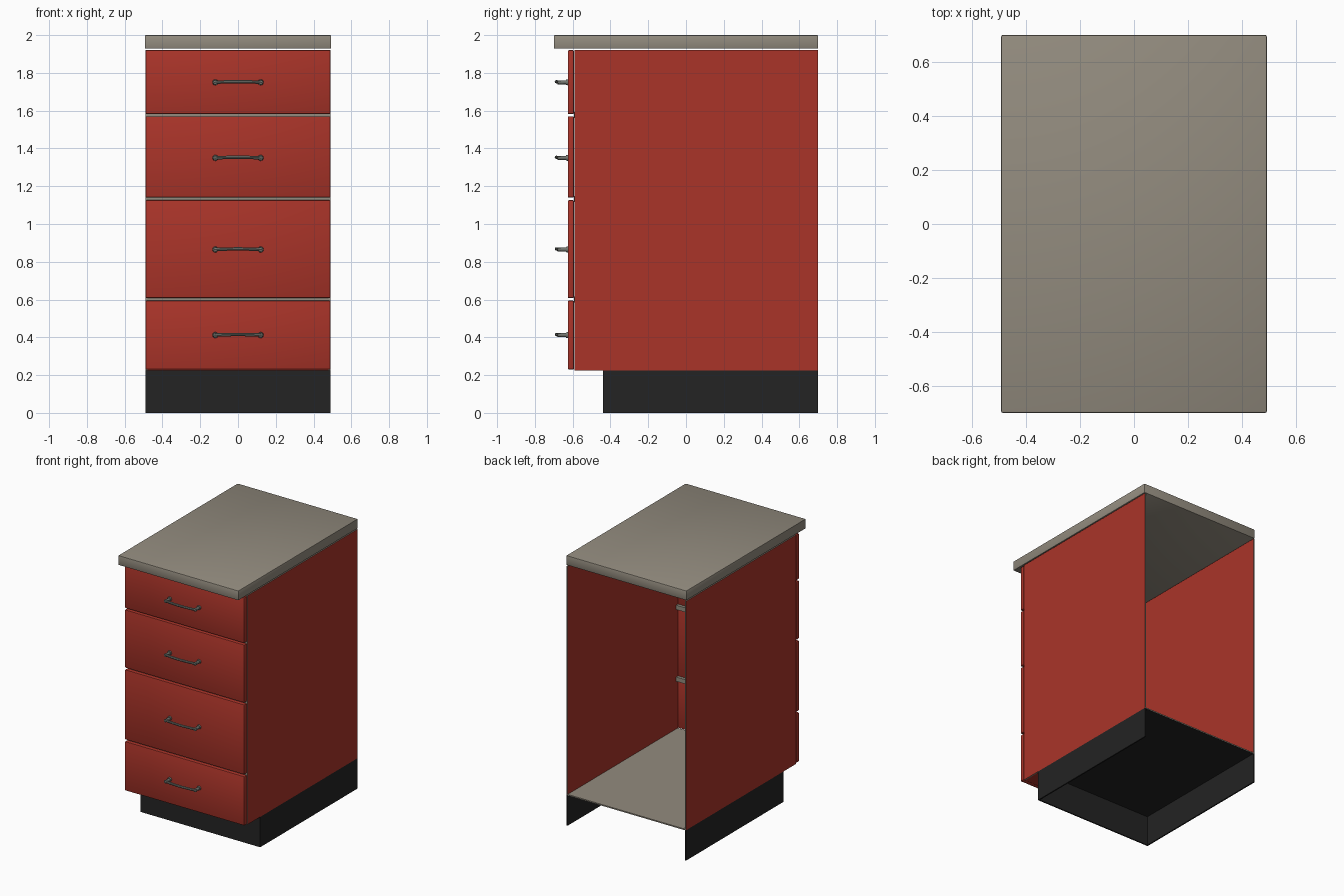
import bpy, bmesh, math
from mathutils import Vector

if "Cube" in bpy.data.objects:
    bpy.data.objects.remove(bpy.data.objects["Cube"])


def material(name, rgb):
    m = bpy.data.materials.new(name)
    m.diffuse_color = (*rgb, 1)
    m.use_nodes = True
    m.node_tree.nodes["Principled BSDF"].inputs["Base Color"].default_value = m.diffuse_color
    return m


red = material("red_lacquer", (0.40, 0.034, 0.022))
grey = material("warm_grey", (0.29, 0.26, 0.21))
black = material("plinth_black", (0.017, 0.017, 0.017))
steel = material("handle_steel", (0.17, 0.18, 0.16))


def box(name, lo, hi, mats, rule=None, bevel=0, segments=2):
    """Box between two corners; rule(normal, centre) picks the material."""
    bm = bmesh.new()
    bmesh.ops.create_cube(bm, size=1)
    lo, hi = Vector(lo), Vector(hi)
    for v in bm.verts:
        v.co = Vector([(lo[i] + hi[i]) / 2 + v.co[i] * (hi[i] - lo[i]) for i in range(3)])
    if bevel:
        bmesh.ops.bevel(bm, geom=bm.edges[:], offset=bevel, segments=segments,
                        affect='EDGES', profile=0.5)
    bm.normal_update()
    if rule:
        for f in bm.faces:
            f.material_index = rule(f.normal, f.calc_center_median())
    me = bpy.data.meshes.new(name)
    bm.to_mesh(me)
    bm.free()
    ob = bpy.data.objects.new(name, me)
    bpy.context.collection.objects.link(ob)
    for m in mats:
        me.materials.append(m)
    if bevel:
        smooth(ob)
    return ob


def smooth(ob):
    bpy.ops.object.select_all(action='DESELECT')
    ob.select_set(True)
    bpy.context.view_layer.objects.active = ob
    bpy.ops.object.shade_smooth_by_angle(angle=math.radians(40))


W, T = 0.49, 0.01
BACK, FRONT = 0.70, -0.59

# Side panels with grey cut edges, and the plinth sides below them
for s, side in ((-1, "left"), (1, "right")):
    x0, x1 = sorted((s * W, s * (W - T)))
    box("side_panel_" + side, (x0, FRONT, 0.225), (x1, BACK, 1.922), [red, grey],
        lambda n, c: 0 if abs(n.x) > 0.5 else 1)
    box("plinth_" + side, (x0, -0.44, 0), (x1, BACK, 0.225), [black])
box("plinth_front", (-W + T, -0.44, 0), (W - T, -0.43, 0.225), [black])

# Cabinet floor: grey inside, black above the plinth, red overhang
box("floor_inner", (-W + T, -0.44, 0.223), (W - T, BACK, 0.232), [grey, black],
    lambda n, c: 1 if n.z < -0.5 else 0)
box("floor_overhang", (-W + T, FRONT, 0.225), (W - T, -0.44, 0.232), [grey, red],
    lambda n, c: 0 if n.z > 0.5 else 1)

# Worktop
box("worktop", (-0.493, -0.70, 1.928), (0.493, 0.70, 2.0), [grey], bevel=0.006)

# Drawer fronts, (bottom, top, handle height)
drawers = [(0.23, 0.594, 0.412), (0.608, 1.126, 0.865),
           (1.14, 1.57, 1.35), (1.582, 1.92, 1.75)]


def cylinder(name, start, end, r1, r2):
    bpy.ops.mesh.primitive_cone_add(vertices=16, radius1=r1, radius2=r2,
                                    depth=end - start, location=(0, 0, 0))
    ob = bpy.context.object
    ob.name = name
    ob.rotation_euler = (math.pi / 2, 0, 0)
    ob.data.materials.append(steel)
    smooth(ob)
    return ob


def handle(i, z):
    # Slightly bowed bar
    cu = bpy.data.curves.new("handle_bar_%d" % i, 'CURVE')
    cu.dimensions = '3D'
    cu.bevel_depth = 0.009
    cu.bevel_resolution = 2
    cu.use_fill_caps = True
    sp = cu.splines.new('POLY')
    n = 12
    sp.points.add(n)
    for k, p in enumerate(sp.points):
        t = -1 + 2 * k / n
        p.co = (0.13 * t, -0.686 + 0.016 * t * t, z + 0.003 * (1 - t * t), 1)
    ob = bpy.data.objects.new(cu.name, cu)
    bpy.context.collection.objects.link(ob)
    cu.materials.append(steel)
    bpy.ops.object.select_all(action='DESELECT')
    ob.select_set(True)
    bpy.context.view_layer.objects.active = ob
    bpy.ops.object.convert(target='MESH')
    smooth(bpy.context.object)
    # Posts with wider feet
    for s, side in ((-1, "left"), (1, "right")):
        post = cylinder("handle_post_%s_%d" % (side, i), 0, 0.056, 0.010, 0.011)
        post.location = (0.12 * s, -0.651, z)
        foot = cylinder("handle_foot_%s_%d" % (side, i), 0, 0.012, 0.016, 0.014)
        foot.location = (0.12 * s, -0.63, z)


for i, (z0, z1, hz) in enumerate(drawers, 1):
    box("drawer_front_%d" % i, (-W, -0.626, z0), (W, -0.593, z1), [red], bevel=0.006)
    handle(i, hz)

# Grey rails behind the gaps between drawers
for i in range(3):
    zc = (drawers[i][1] + drawers[i + 1][0]) / 2
    box("gap_rail_%d" % (i + 1), (-W + T, -0.592, zc - 0.016), (W - T, -0.57, zc + 0.016), [grey])
